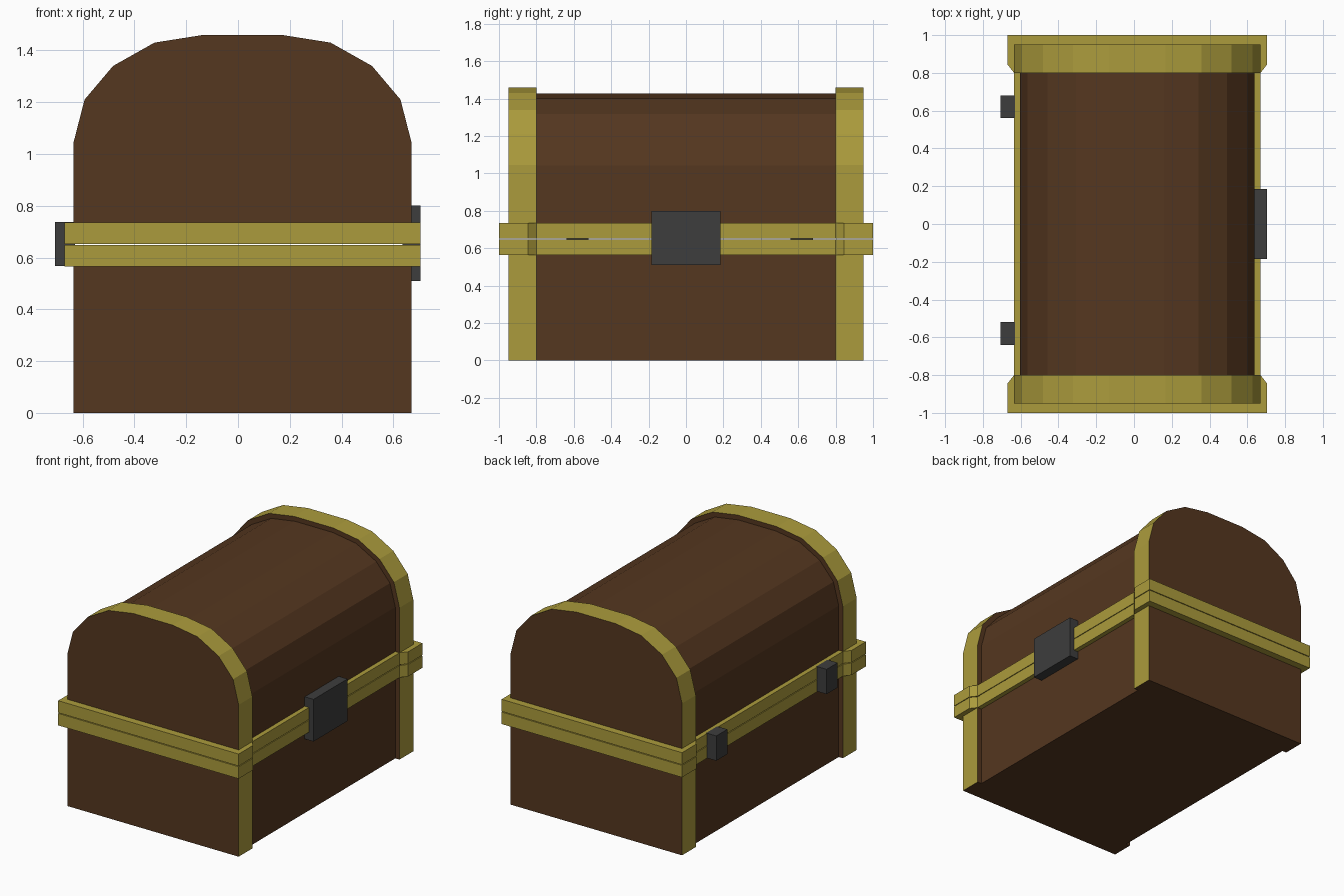
import bpy, bmesh

if "Cube" in bpy.data.objects:
    bpy.data.objects.remove(bpy.data.objects["Cube"])

CX = 0.0175           # centre line of the chest body
SEAM, GAP = 0.65, 0.0025


def material(name, rgb):
    m = bpy.data.materials.new(name)
    m.diffuse_color = (*rgb, 1)
    m.use_nodes = True
    m.node_tree.nodes["Principled BSDF"].inputs["Base Color"].default_value = m.diffuse_color
    return m


WOOD = material("wood", (0.09, 0.038, 0.014))
GOLD = material("gold", (0.41, 0.33, 0.045))
IRON = material("iron", (0.047, 0.047, 0.047))


def prism(name, start, vec, mats, side=0):
    """Extrude a closed outline along vec; the side faces use material slot 'side'."""
    bm = bmesh.new()
    a = [bm.verts.new(p) for p in start]
    b = [bm.verts.new([p[i] + vec[i] for i in range(3)]) for p in start]
    bm.faces.new(a)
    bm.faces.new(b)
    n = len(a)
    for i in range(n):
        f = bm.faces.new((a[i], a[(i + 1) % n], b[(i + 1) % n], b[i]))
        flat = abs(a[i].co.z - a[(i + 1) % n].co.z) < 1e-5
        hidden = flat and a[i].co.z < SEAM + 0.01   # underside and seam faces stay wood
        f.material_index = 0 if hidden else side
    bmesh.ops.recalc_face_normals(bm, faces=bm.faces)
    me = bpy.data.meshes.new(name)
    bm.to_mesh(me)
    bm.free()
    for m in mats:
        me.materials.append(m)
    ob = bpy.data.objects.new(name, me)
    bpy.context.collection.objects.link(ob)
    return ob


def box(name, x0, x1, y0, y1, z0, z1, mat):
    return prism(name, [(x0, y0, z0), (x1, y0, z0), (x1, y1, z0), (x0, y1, z0)],
                 (0, 0, z1 - z0), [mat])


def section(inset, lid):
    """Right half of the chest cross-section, mirrored about the centre line."""
    if lid:
        k = (0.6525 - inset) / 0.6525
        half = [(0.6525, SEAM + GAP)]
        half += [(0.6525, 1.045), (0.61, 1.21), (0.50, 1.34), (0.34, 1.43), (0.15, 1.46)]
        half = [(x * k, z if z < 1 else z - inset * (z - 1.0) / 0.46) for x, z in half]
    else:
        half = [(0.6525 - inset, 0), (0.6525 - inset, SEAM - GAP)]
    return ([(CX + x, z) for x, z in half] + [(CX - x, z) for x, z in reversed(half)])


# Wooden body and gold-edged end panels, for base and lid
for label, lid in (("base", False), ("lid", True)):
    prism(label + "_body", [(x, -0.80, z) for x, z in section(0.032, lid)],
          (0, 1.60, 0), [WOOD])
    for end, y in (("front", -0.95), ("back", 0.80)):
        prism(f"{label}_{end}_end", [(x, y, z) for x, z in section(0, lid)],
              (0, 0.15, 0), [WOOD, GOLD], side=1)

# Horizontal gold bands either side of the seam, thicker round the ends
quarter = [(0.6875, -1.0), (0.6875, -0.845), (0.6525, -0.80)]
right = quarter + [(x, -y) for x, y in reversed(quarter)]
outline = [(CX + x, y) for x, y in right] + [(CX - x, y) for x, y in reversed(right)]
for label, z0, z1 in (("base_band", 0.565, SEAM - GAP), ("lid_band", SEAM + GAP, 0.735)):
    ob = prism(label, [(x, y, z0) for x, y in outline], (0, 0, z1 - z0), [GOLD])

# Latch and two hinges
box("latch", 0.635, 0.705, -0.185, 0.185, 0.51, 0.80, IRON)
for label, y in (("front_hinge", -0.58), ("back_hinge", 0.62)):
    box(label, -0.707, -0.63, y - 0.06, y + 0.06, 0.567, 0.738, IRON)
